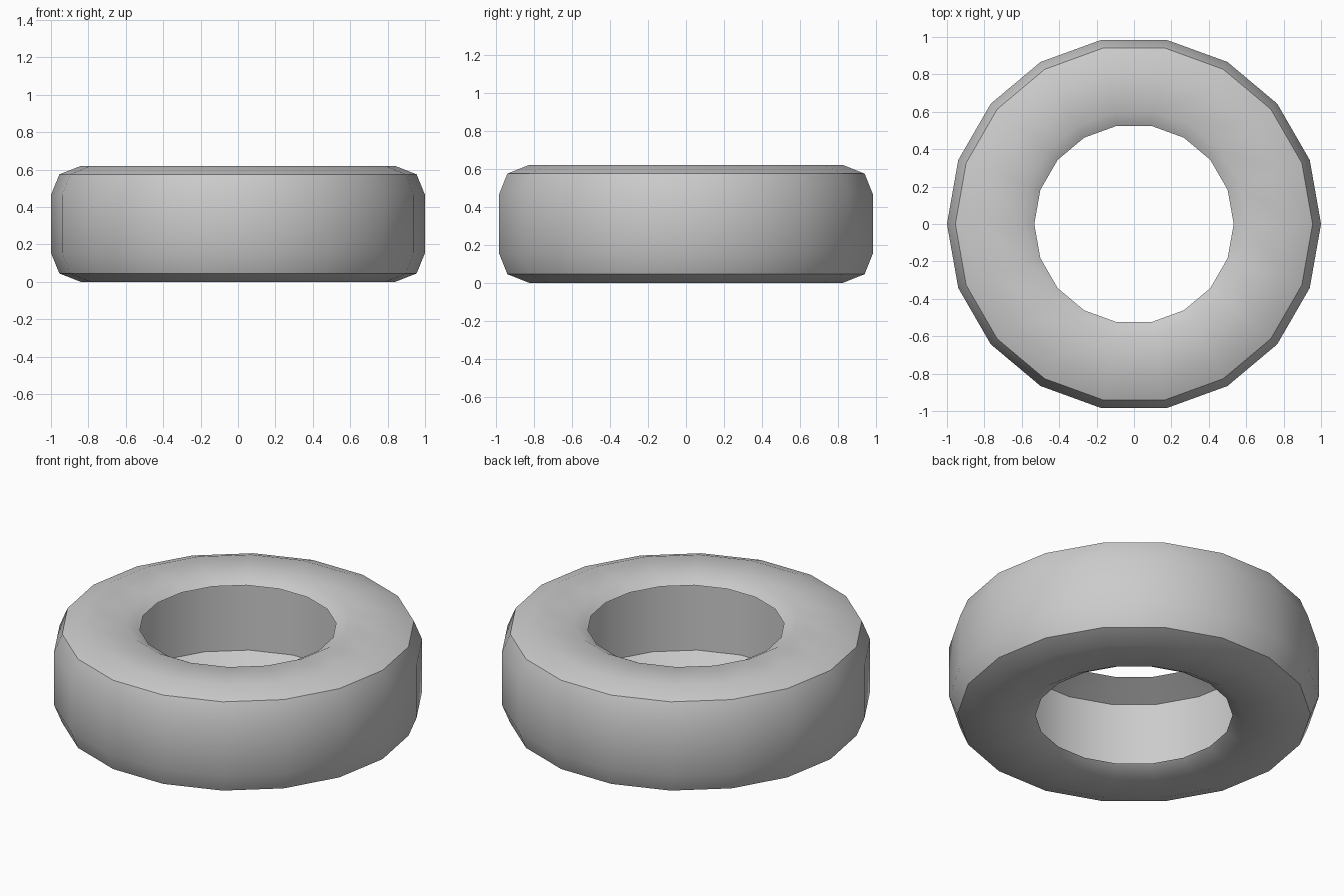
import bpy, bmesh, math

if "Cube" in bpy.data.objects:
    bpy.data.objects.remove(bpy.data.objects["Cube"])

SIDES = 18
HEIGHT = 0.62

# Upper half of the cross-section (radius, z): tread, shoulder, sidewall, lip, inner channel
upper = [(1.0, 0.465), (0.955, 0.575), (0.84, HEIGHT), (0.605, HEIGHT),
         (0.533, 0.58), (0.70, 0.505)]
profile = upper + [(r, HEIGHT - z) for r, z in reversed(upper)]

# Lathe the closed profile around z
bm = bmesh.new()
rings = []
for i in range(SIDES):
    a = 2 * math.pi * i / SIDES
    rings.append([bm.verts.new((r * math.cos(a), r * math.sin(a), z)) for r, z in profile])
n = len(profile)
for i in range(SIDES):
    cur, nxt = rings[i], rings[(i + 1) % SIDES]
    for j in range(n):
        k = (j + 1) % n
        bm.faces.new((cur[j], cur[k], nxt[k], nxt[j]))
bmesh.ops.recalc_face_normals(bm, faces=bm.faces)

mesh = bpy.data.meshes.new("tire")
bm.to_mesh(mesh)
bm.free()
tire = bpy.data.objects.new("tire", mesh)
bpy.context.collection.objects.link(tire)

# Smooth around the ring, sharp at the shoulders and lips
bpy.context.view_layer.objects.active = tire
tire.select_set(True)
bpy.ops.object.shade_smooth_by_angle(angle=math.radians(30))
